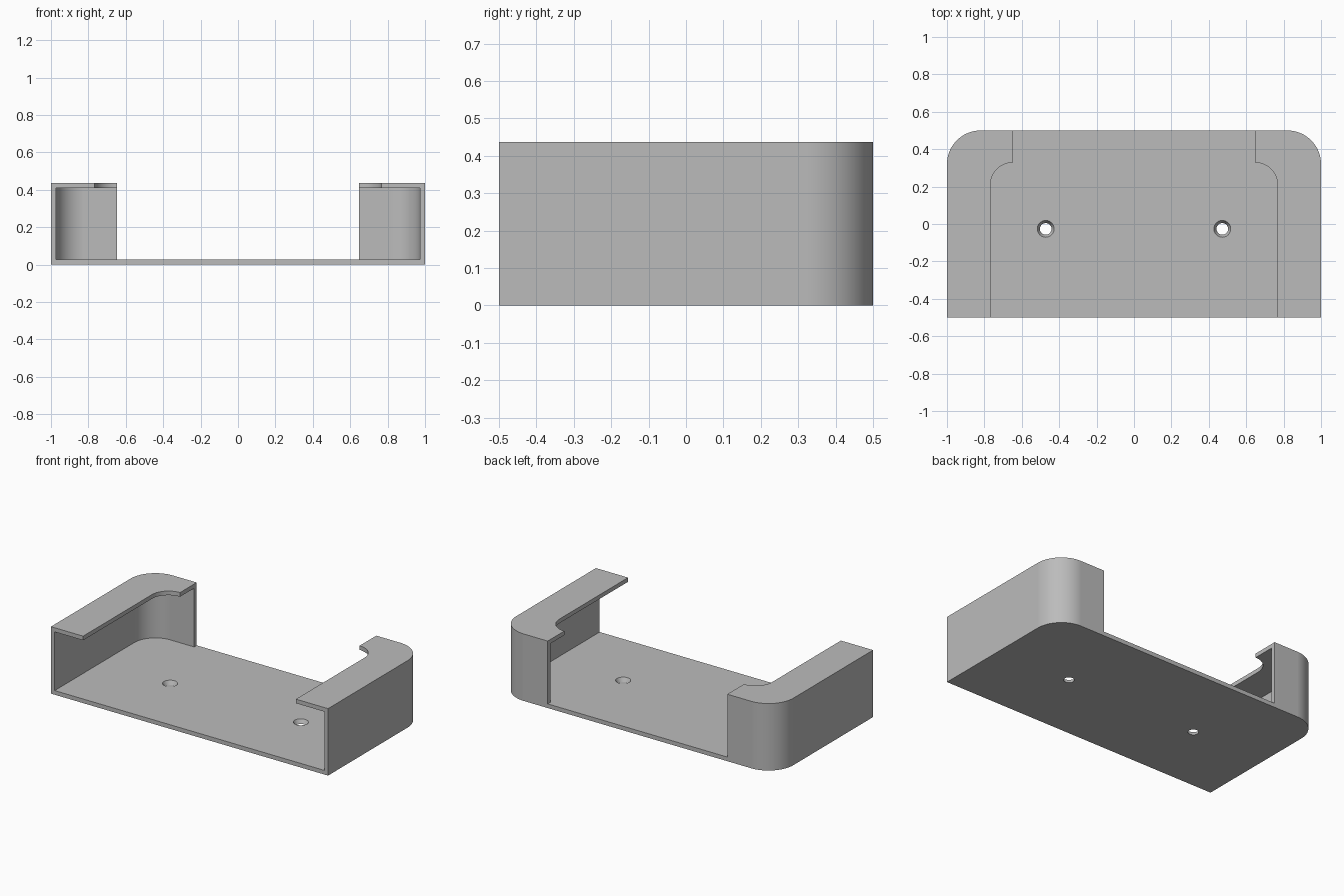
import bpy, bmesh
from math import sin, cos, pi

cube = bpy.data.objects.get("Cube")
if cube:
    bpy.data.objects.remove(cube, do_unlink=True)

WALL = 0.027
HEIGHT = 0.437
FRONT, BACK = -0.5, 0.5

grey = bpy.data.materials.new("plain grey")
grey.use_nodes = True
colour = (0.5, 0.5, 0.5, 1)
grey.diffuse_color = colour
grey.node_tree.nodes["Principled BSDF"].inputs["Base Color"].default_value = colour


def add_object(name, bm):
    bmesh.ops.recalc_face_normals(bm, faces=bm.faces)
    mesh = bpy.data.meshes.new(name)
    bm.to_mesh(mesh)
    bm.free()
    mesh.materials.append(grey)
    obj = bpy.data.objects.new(name, mesh)
    bpy.context.collection.objects.link(obj)
    return obj


def prism(name, half, z0, z1):
    """Mirror the right half of an outline across x = 0 and extrude it upward."""
    outline = half + [(-x, y) for x, y in reversed(half)]
    bm = bmesh.new()
    face = bm.faces.new([bm.verts.new((x, y, z0)) for x, y in outline])
    top = bmesh.ops.extrude_face_region(bm, geom=[face])["geom"]
    verts = [v for v in top if isinstance(v, bmesh.types.BMVert)]
    bmesh.ops.translate(bm, verts=verts, vec=(0, 0, z1 - z0))
    return add_object(name, bm)


def arc(cx, cy, r, steps=24):
    return [(cx + r * cos(pi / 2 * i / steps), cy + r * sin(pi / 2 * i / steps))
            for i in range(steps + 1)]


def cut(target, cutter):
    cutter.hide_render = True
    mod = target.modifiers.new("cut", "BOOLEAN")
    mod.operation = "DIFFERENCE"
    mod.solver = "EXACT"
    mod.object = cutter
    bpy.context.view_layer.objects.active = target
    bpy.ops.object.modifier_apply(modifier=mod.name)
    bpy.data.objects.remove(cutter, do_unlink=True)


# Outer shell with rounded back corners
RADIUS = 0.18
corner = (1 - RADIUS, BACK - RADIUS)
holder = prism("wall_holder", [(1, FRONT)] + arc(*corner, RADIUS), 0, HEIGHT)

# Inner cavity, open at the front
cut(holder, prism("cavity", [(1 - WALL, FRONT - 0.1)] + arc(*corner, RADIUS - WALL),
                  WALL, HEIGHT - WALL))

# Opening between the lips and through the back wall
cut(holder, prism("opening", [(0.768, FRONT - 0.1)] + arc(0.648, 0.208, 0.12)
                  + [(0.648, BACK + 0.1)], WALL, HEIGHT + 0.1))

# Tapered screw holes
for side in (-1, 1):
    bm = bmesh.new()
    bmesh.ops.create_cone(bm, cap_ends=True, segments=40, radius1=0.031 - 0.014,
                          radius2=0.045 + 0.014, depth=WALL * 3)
    bmesh.ops.translate(bm, verts=bm.verts, vec=(side * 0.472, -0.026, WALL / 2))
    cut(holder, add_object("screw_hole", bm))

# Smooth curved walls, crisp edges
bpy.ops.object.select_all(action="DESELECT")
holder.select_set(True)
bpy.context.view_layer.objects.active = holder
bpy.ops.object.shade_smooth_by_angle(angle=pi / 6)
holder.modifiers.new("flat_face_normals", "WEIGHTED_NORMAL").keep_sharp = True
